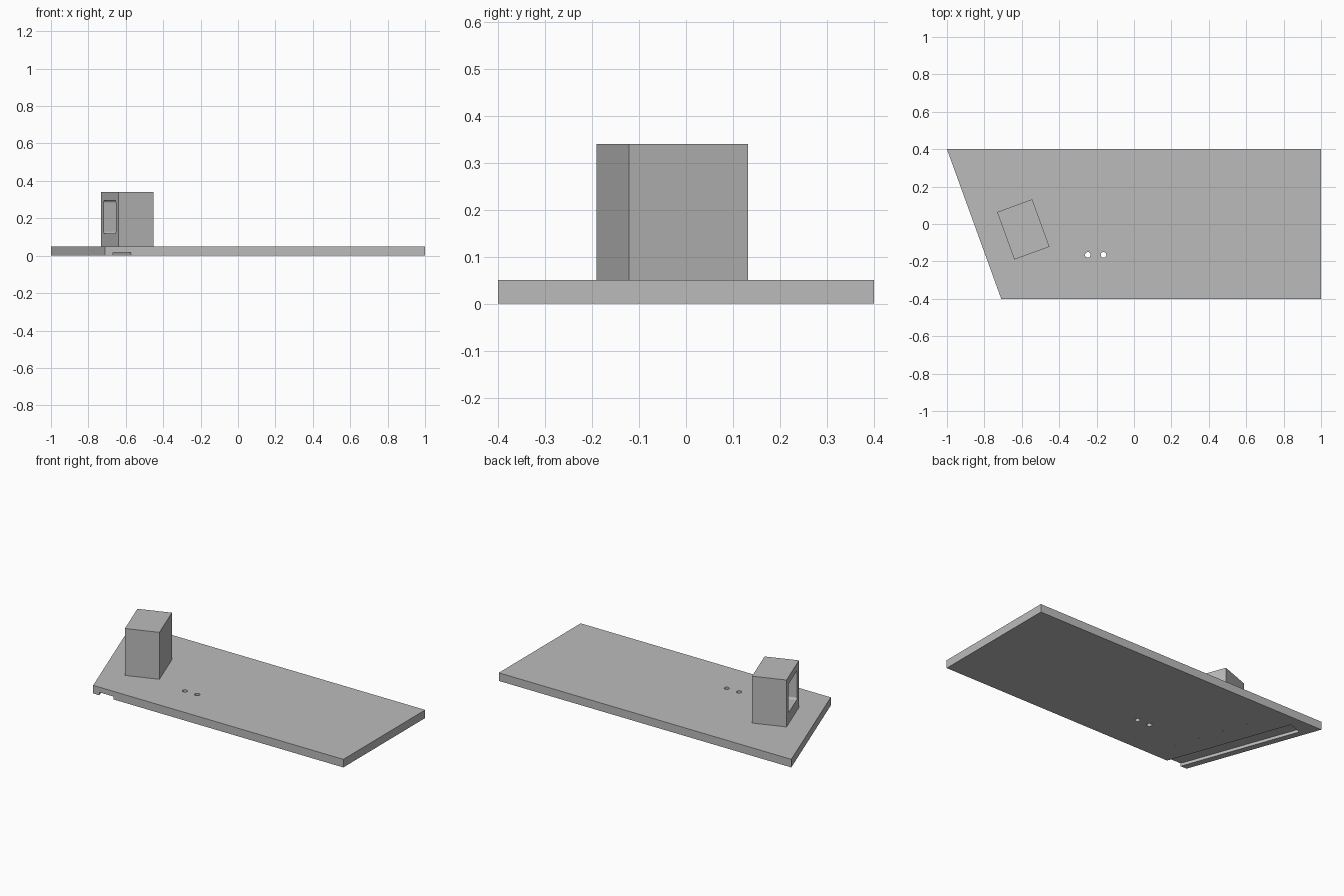
import bpy, bmesh
from math import radians, cos, sin, pi
from mathutils import Matrix, Vector

cube = bpy.data.objects.get("Cube")
if cube:
    bpy.data.objects.remove(cube, do_unlink=True)

SLANT = radians(20)
THICK = 0.05

grey = bpy.data.materials.new("plain grey")
grey.use_nodes = True
grey.diffuse_color = (0.5, 0.5, 0.5, 1)
grey.node_tree.nodes["Principled BSDF"].inputs["Base Color"].default_value = (0.5, 0.5, 0.5, 1)


def prism(name, outline, z0, z1, matrix=Matrix()):
    """Extrude a flat counter-clockwise outline from z0 to z1."""
    bm = bmesh.new()
    face = bm.faces.new([bm.verts.new((x, y, z0)) for x, y in outline])
    ext = bmesh.ops.extrude_face_region(bm, geom=[face])
    moved = [g for g in ext["geom"] if isinstance(g, bmesh.types.BMVert)]
    bmesh.ops.translate(bm, verts=moved, vec=(0, 0, z1 - z0))
    bmesh.ops.transform(bm, matrix=matrix, verts=bm.verts)
    bmesh.ops.recalc_face_normals(bm, faces=bm.faces)
    mesh = bpy.data.meshes.new(name)
    bm.to_mesh(mesh)
    bm.free()
    mesh.materials.append(grey)
    obj = bpy.data.objects.new(name, mesh)
    bpy.context.collection.objects.link(obj)
    return obj


def circle(cx, cy, r, n):
    return [(cx + r * cos(2 * pi * i / n), cy + r * sin(2 * pi * i / n)) for i in range(n)]


def rounded_rect(x0, x1, y0, y1, r, n=4):
    pts = []
    centres = [(x1 - r, y1 - r), (x0 + r, y1 - r), (x0 + r, y0 + r), (x1 - r, y0 + r)]
    for q, (cx, cy) in enumerate(centres):
        for i in range(n + 1):
            a = pi / 2 * (q + i / n)
            pts.append((cx + r * cos(a), cy + r * sin(a)))
    return pts


def cut(target, cutter):
    """Subtract the cutter from the target and discard it."""
    cutter.hide_render = True
    mod = target.modifiers.new("cut", 'BOOLEAN')
    mod.operation = 'DIFFERENCE'
    mod.solver = 'EXACT'
    mod.object = cutter
    bpy.context.view_layer.objects.active = target
    bpy.ops.object.modifier_apply(modifier=mod.name)
    bpy.data.objects.remove(cutter, do_unlink=True)


# Base plate with one slanted end
plate = prism("base_plate", [(-0.71, -0.4), (1, -0.4), (1, 0.4), (-1, 0.4)], 0, THICK)

# Two round holes through the plate
for x in (-0.247, -0.163):
    cut(plate, prism("hole_cutter", circle(x, -0.165, 0.015, 24), -0.1, 0.1))

# Shallow groove underneath, parallel to the slanted end and open at the front
along = Matrix.Translation((-0.62, -0.4, 0)) @ Matrix.Rotation(SLANT, 4, 'Z')
cut(plate, prism("groove_cutter",
                 [(-0.045, -0.1), (0.045, -0.1), (0.045, 0.765), (-0.045, 0.765)],
                 -0.05, 0.018, along))

# Row of tiny blind holes underneath, beside the groove
for i in range(4):
    centre = Vector((-0.5, -0.246)) + i * Vector((-0.05, 0.145))
    cut(plate, prism("pin_hole_cutter", circle(centre.x, centre.y, 0.004, 8), -0.02, 0.015))

# Upright block turned to match the slanted end
turn = Matrix.Translation((-0.592, -0.029, 0)) @ Matrix.Rotation(SLANT, 4, 'Z')
block = prism("upright_block",
              [(-0.1, -0.135), (0.1, -0.135), (0.1, 0.135), (-0.1, 0.135)],
              THICK, 0.34, turn)

# Rounded window pocket in the block's outer side (profile y, z pushed along x)
sideways = Matrix(((0, 0, 1, 0), (1, 0, 0, 0), (0, 1, 0, 0), (0, 0, 0, 1)))
cut(block, prism("pocket_cutter", rounded_rect(-0.095, 0.095, 0.118, 0.295, 0.012),
                 -0.2, 0.06, turn @ sideways))
